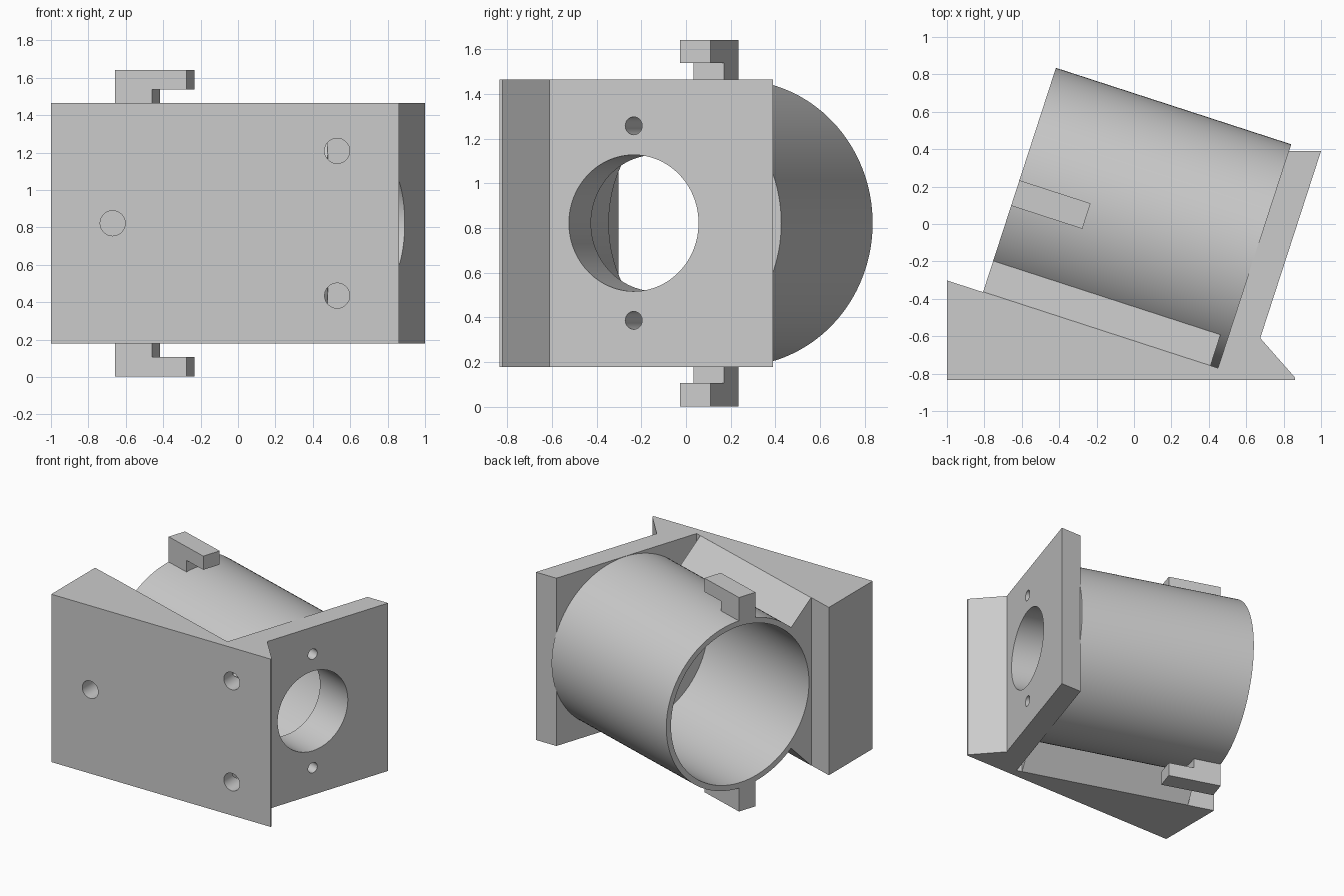
import bpy, bmesh, math
from mathutils import Matrix, Vector

if "Cube" in bpy.data.objects:
    bpy.data.objects.remove(bpy.data.objects["Cube"], do_unlink=True)

MID = 0.822            # height of the tube axis
HALF = 0.643           # half height of the bracket
AXIS_Y = 0.024         # sideways offset of the tube in the tilted frame
TILT = Matrix.Rotation(math.radians(-18), 4, 'Z')
LIFT = Matrix.Translation((0, 0, MID))

grey = bpy.data.materials.new("plain_grey")
grey.use_nodes = True
grey.diffuse_color = (0.6, 0.6, 0.6, 1)
grey.node_tree.nodes["Principled BSDF"].inputs["Base Color"].default_value = (0.6, 0.6, 0.6, 1)


def make(name, bm, matrix):
    bmesh.ops.transform(bm, matrix=matrix, verts=bm.verts)
    bmesh.ops.recalc_face_normals(bm, faces=bm.faces)
    mesh = bpy.data.meshes.new(name)
    bm.to_mesh(mesh)
    bm.free()
    mesh.materials.append(grey)
    ob = bpy.data.objects.new(name, mesh)
    bpy.context.collection.objects.link(ob)
    return ob


def prism(name, points, sweep, matrix):
    """Extrude a closed outline of 3D points along a vector."""
    bm = bmesh.new()
    face = bm.faces.new([bm.verts.new(p) for p in points])
    out = bmesh.ops.extrude_face_region(bm, geom=[face])
    moved = [v for v in out["geom"] if isinstance(v, bmesh.types.BMVert)]
    bmesh.ops.translate(bm, vec=sweep, verts=moved)
    return make(name, bm, matrix)


def cylinder(name, radius, start, end, matrix, sides=96):
    bm = bmesh.new()
    start, end = Vector(start), Vector(end)
    axis = end - start
    bmesh.ops.create_cone(bm, cap_ends=True, segments=sides, radius1=radius,
                          radius2=radius, depth=axis.length)
    turn = axis.to_track_quat('Z', 'Y').to_matrix().to_4x4()
    return make(name, bm, matrix @ Matrix.Translation((start + end) / 2) @ turn)


def cut(ob, cutters):
    bpy.context.view_layer.objects.active = ob
    for c in cutters:
        mod = ob.modifiers.new("cut", 'BOOLEAN')
        mod.operation, mod.solver, mod.object = 'DIFFERENCE', 'EXACT', c
        bpy.ops.object.modifier_apply(modifier=mod.name)


TUBE = LIFT @ TILT @ Matrix.Translation((0, AXIS_Y, 0))

# Wedge-shaped base and end plate, one footprint
footprint = [(-1, -0.833), (0.86, -0.833), (0.86, -0.82), (0.675, -0.61), (1, 0.39),
             (0.826, 0.39), (0.449, -0.77), (-1, -0.302)]
bracket = prism("bracket", [(x, y, -HALF) for x, y in footprint], (0, 0, 2 * HALF), LIFT)

# Tube with a thick floor against the plate
tube = cylinder("tube", 0.641, (-0.655, 0, 0), (0.668, 0, 0), TUBE, 128)

# Support between tube and base
profile = [(-0.63, HALF), (-0.618, HALF), (-0.43, 0.447),
           (-0.43, -0.447), (-0.618, -HALF), (-0.63, -HALF)]
support = prism("tube_support", [(-0.655, y, z) for y, z in profile], (1.278, 0, 0), TUBE)

# Hooks above and below the tube
hooks = []
hook = [(-0.655, 0.615), (-0.448, 0.615), (-0.448, 0.715), (-0.255, 0.715),
        (-0.255, 0.82), (-0.655, 0.82)]
for side, s in (("upper", 1), ("lower", -1)):
    hooks.append(prism(side + "_hook", [(x, -0.11, s * z) for x, z in hook],
                       (0, 0.143, 0), LIFT @ TILT))

# Cutters: bore, plate opening, screw holes
bore = cylinder("bore_cutter", 0.6, (-0.8, 0, 0), (0.51, 0, 0), TUBE, 128)
opening = cylinder("opening_cutter", 0.305, (0.4, 0, 0), (0.95, 0, 0), TUBE)
plate_holes = [cylinder("plate_hole_cutter", 0.04, (0.45, 0, s * 0.435),
                        (0.95, 0, s * 0.435), TUBE, 32) for s in (1, -1)]
front_holes = [cylinder("front_hole_cutter", 0.067, (x, -0.95, z), (x, -0.68, z), LIFT, 48)
               for x, z in ((-0.67, 0), (0.53, 0.387), (0.53, -0.387))]

cut(bracket, [opening] + plate_holes + front_holes)
cut(tube, [bore, opening] + plate_holes)
cut(support, [bore] + front_holes)

for c in [bore, opening] + plate_holes + front_holes:
    bpy.data.objects.remove(c, do_unlink=True)

# Smooth the round walls, keep hard edges
bpy.ops.object.select_all(action='DESELECT')
for ob in [bracket, tube, support] + hooks:
    ob.select_set(True)
bpy.context.view_layer.objects.active = bracket
bpy.ops.object.shade_smooth_by_angle(angle=math.radians(30))
